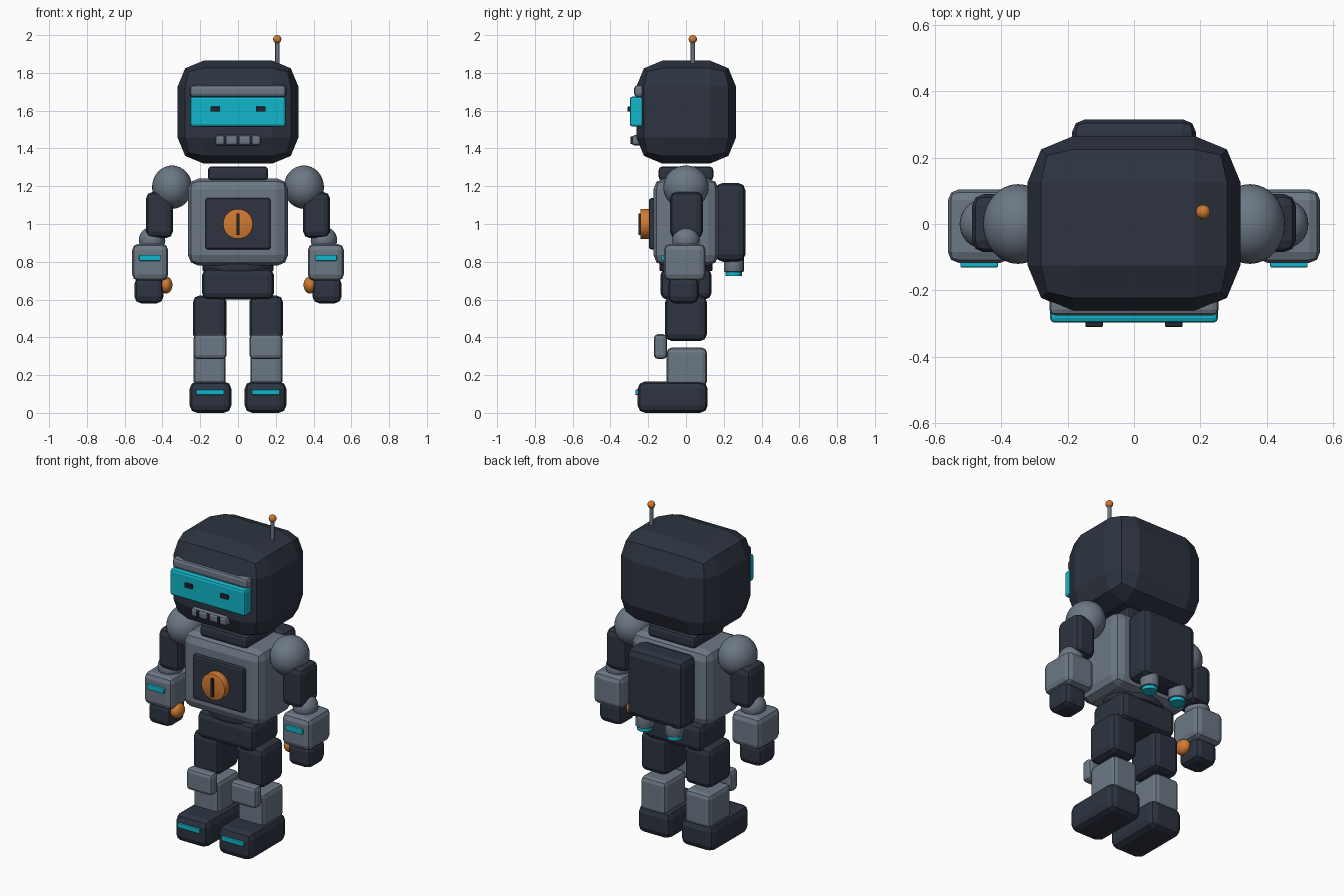
import bpy, bmesh, math
from mathutils import Matrix

if "Cube" in bpy.data.objects:
    bpy.data.objects.remove(bpy.data.objects["Cube"])


def material(name, rgb):
    m = bpy.data.materials.new(name)
    m.diffuse_color = (*rgb, 1.0)
    m.use_nodes = True
    m.node_tree.nodes["Principled BSDF"].inputs["Base Color"].default_value = m.diffuse_color
    return m


DARK = material("dark navy", (0.026, 0.034, 0.051))
GREY = material("steel grey", (0.150, 0.188, 0.235))
CYAN = material("glowing cyan", (0.006, 0.470, 0.600))
ORANGE = material("orange", (0.640, 0.195, 0.030))
BLACK = material("near black", (0.014, 0.018, 0.026))


def finish(name, bm, mat, smooth=False):
    me = bpy.data.meshes.new(name)
    bm.to_mesh(me)
    bm.free()
    me.materials.append(mat)
    ob = bpy.data.objects.new(name, me)
    bpy.context.collection.objects.link(ob)
    if smooth:
        bpy.ops.object.select_all(action='DESELECT')
        ob.select_set(True)
        bpy.context.view_layer.objects.active = ob
        bpy.ops.object.shade_smooth_by_angle(angle=math.radians(35))
    return ob


def box(name, mat, x, y, z, bevel=0.0):
    """Bevelled box from (min, max) ranges."""
    bm = bmesh.new()
    size = [r[1] - r[0] for r in (x, y, z)]
    mid = [(r[0] + r[1]) / 2 for r in (x, y, z)]
    bmesh.ops.create_cube(bm, size=1.0, matrix=Matrix.Translation(mid) @ Matrix.Diagonal((*size, 1)))
    if bevel:
        bmesh.ops.bevel(bm, geom=bm.edges[:], offset=bevel, segments=2,
                        profile=0.5, affect='EDGES', clamp_overlap=True)
    return finish(name, bm, mat)


def ball(name, mat, centre, radii, segs=32):
    bm = bmesh.new()
    bmesh.ops.create_uvsphere(bm, u_segments=segs, v_segments=segs // 2, radius=1.0,
                              matrix=Matrix.Translation(centre) @ Matrix.Diagonal((*radii, 1)))
    return finish(name, bm, mat, True)


def cylinder(name, mat, centre, rx, ry, depth, axis='Z', bevel=0.0, segs=32):
    bm = bmesh.new()
    bmesh.ops.create_cone(bm, cap_ends=True, segments=segs, radius1=1, radius2=1, depth=1,
                          matrix=Matrix.Diagonal((rx, ry, depth, 1)))
    if bevel:
        rim = [e for e in bm.edges if abs(e.verts[0].co.z - e.verts[1].co.z) < 1e-6]
        bmesh.ops.bevel(bm, geom=rim, offset=bevel, segments=2, profile=0.5, affect='EDGES')
    turn = Matrix.Rotation(math.pi / 2, 4, 'X') if axis == 'Y' else Matrix()
    bmesh.ops.transform(bm, matrix=Matrix.Translation(centre) @ turn, verts=bm.verts)
    return finish(name, bm, mat, True)


# Head and face
box("head", DARK, (-0.32, 0.32), (-0.263, 0.265), (1.32, 1.865), 0.138)
box("brow", GREY, (-0.255, 0.255), (-0.275, -0.21), (1.672, 1.735), 0.018)
box("visor", CYAN, (-0.253, 0.253), (-0.297, -0.22), (1.515, 1.675), 0.014)
for side in (-1, 1):
    box("eye", BLACK, (side * 0.12 - 0.026, side * 0.12 + 0.026), (-0.31, -0.29), (1.595, 1.621), 0.003)
box("mouth", GREY, (-0.122, 0.122), (-0.287, -0.22), (1.415, 1.47), 0.016)
for i in (-1, 0, 1):
    box("mouth_slot", BLACK, (i * 0.07 - 0.008, i * 0.07 + 0.008), (-0.293, -0.28), (1.423, 1.463))

# Antenna
cylinder("antenna_rod", GREY, (0.208, 0.036, 1.90), 0.011, 0.011, 0.14, segs=16)
ball("antenna_tip", ORANGE, (0.208, 0.036, 1.978), (0.022,) * 3, 16)

# Torso
box("neck", DARK, (-0.16, 0.16), (-0.145, 0.145), (1.23, 1.305), 0.02)
box("torso", GREY, (-0.265, 0.265), (-0.172, 0.172), (0.78, 1.24), 0.055)
box("chest_panel", DARK, (-0.173, 0.173), (-0.197, -0.15), (0.865, 1.137), 0.014)
cylinder("chest_dial", ORANGE, (0, -0.215, 1.0), 0.08, 0.08, 0.054, 'Y', 0.006)
box("dial_slot", BLACK, (-0.008, 0.008), (-0.252, -0.235), (0.943, 1.055))
cylinder("waist", DARK, (0, 0, 0.775), 0.188, 0.14, 0.05, bevel=0.006)
box("pelvis", DARK, (-0.19, 0.19), (-0.135, 0.135), (0.6, 0.765), 0.035)

# Backpack
box("backpack", DARK, (-0.187, 0.187), (0.155, 0.315), (0.8, 1.218), 0.04)

# Paired parts: x ranges are given for +x and flipped by side
for side in (-1, 1):
    def pair(name, mat, x, y, z, bevel=0.0):
        return box(name, mat, tuple(sorted(side * v for v in x)), y, z, bevel)

    # Jet nozzles
    cylinder("nozzle", GREY, (side * 0.1, 0.253, 0.79), 0.053, 0.053, 0.09, bevel=0.008, segs=24)
    cylinder("nozzle_glow", CYAN, (side * 0.1, 0.253, 0.742), 0.043, 0.043, 0.036, segs=24)

    # Arm
    ball("shoulder", GREY, (side * 0.349, 0, 1.195), (0.106, 0.12, 0.115))
    pair("upper_arm", DARK, (0.345, 0.487), (-0.085, 0.09), (0.925, 1.17), 0.035)
    ball("elbow", GREY, (side * 0.455, 0, 0.915), (0.07, 0.073, 0.07))
    pair("forearm", GREY, (0.37, 0.56), (-0.117, 0.104), (0.70, 0.895), 0.032)
    pair("forearm_light", CYAN, (0.41, 0.523), (-0.131, -0.11), (0.805, 0.837), 0.004)
    pair("hand", DARK, (0.395, 0.548), (-0.095, 0.068), (0.58, 0.72), 0.035)
    ball("thumb", ORANGE, (side * 0.382, -0.035, 0.677), (0.035, 0.05, 0.045), 24)

    # Leg
    pair("thigh", DARK, (0.06, 0.238), (-0.11, 0.11), (0.38, 0.622), 0.035)
    pair("shin", GREY, (0.065, 0.235), (-0.102, 0.11), (0.14, 0.345), 0.025)
    pair("knee_pad", GREY, (0.06, 0.235), (-0.17, -0.1), (0.285, 0.417), 0.022)
    pair("foot", DARK, (0.035, 0.256), (-0.256, 0.115), (0.0, 0.167), 0.04)
    pair("foot_light", CYAN, (0.073, 0.222), (-0.268, -0.245), (0.095, 0.123), 0.004)
